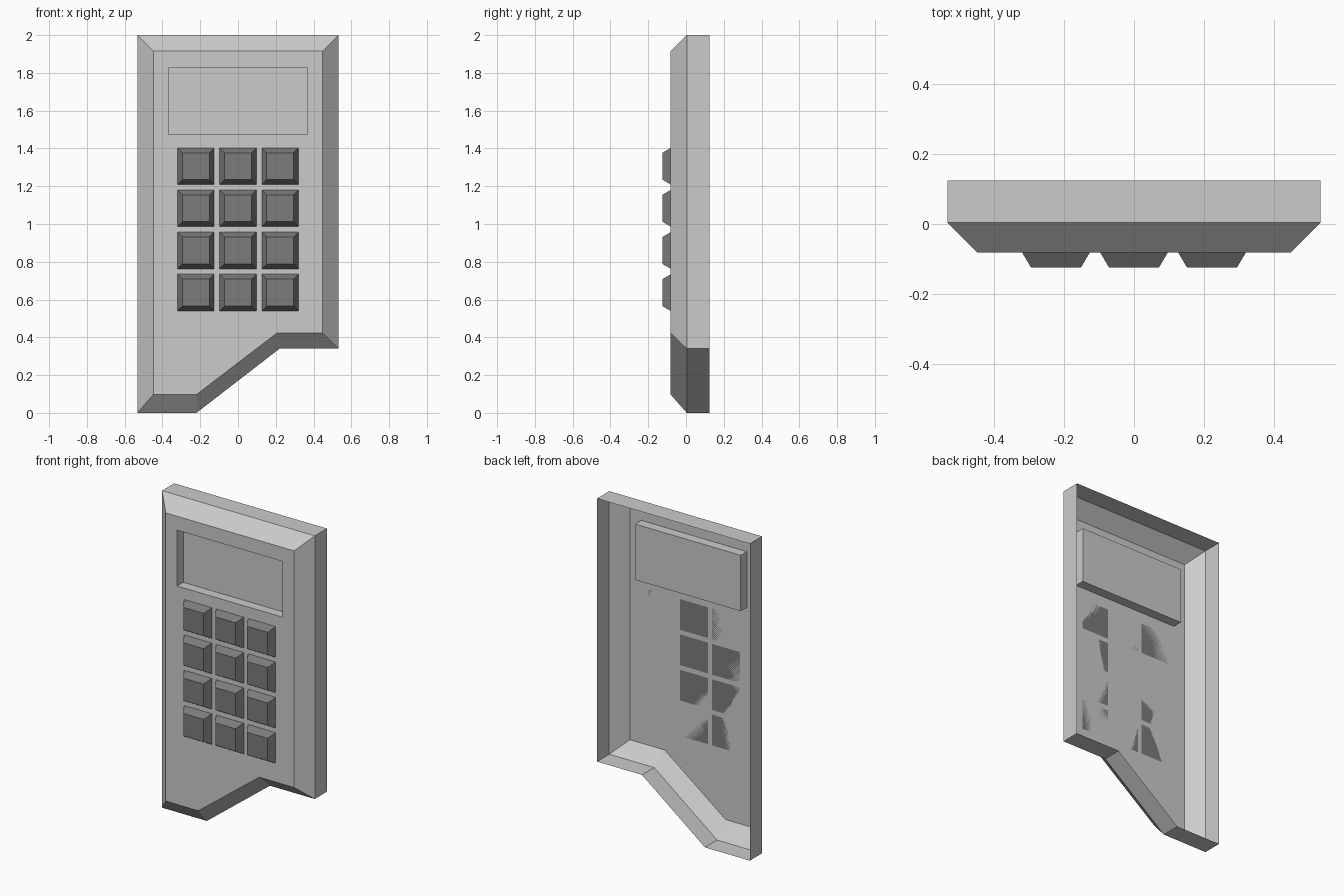
import bpy, bmesh

if "Cube" in bpy.data.objects:
    bpy.data.objects.remove(bpy.data.objects["Cube"])

FRONT, RIM, BACK, SCREEN_Y, KEY_Y = -0.081, 0.004, 0.125, -0.02, -0.125


def material(name, v):
    m = bpy.data.materials.new(name)
    m.diffuse_color = (v, v, v, 1)
    m.use_nodes = True
    m.node_tree.nodes["Principled BSDF"].inputs["Base Color"].default_value = m.diffuse_color
    return m


def finish(name, bm, mat):
    me = bpy.data.meshes.new(name)
    bm.to_mesh(me)
    bm.free()
    me.materials.append(mat)
    ob = bpy.data.objects.new(name, me)
    bpy.context.collection.objects.link(ob)
    return ob


def loop(bm, pts, y):
    return [bm.verts.new((x, y, z)) for x, z in pts]


def bridge(bm, a, b):
    n = len(a)
    for i in range(n):
        j = (i + 1) % n
        bm.faces.new((a[i], a[j], b[j], b[i]))


def rect(x0, x1, z0, z1):
    return [(x0, z0), (x1, z0), (x1, z1), (x0, z1)]


body_mat = material("body_grey", 0.55)
key_mat = material("key_grey", 0.2)
screen_mat = material("screen_grey", 0.8)

# Open-backed shell: side walls, bevelled rim, front face with recessed window
outer = [(-0.533, 0), (-0.22, 0), (0.22, 0.34), (0.533, 0.34), (0.533, 2), (-0.533, 2)]
inner = [(-0.448, 0.097), (-0.22, 0.097), (0.205, 0.422), (0.448, 0.422),
         (0.448, 1.915), (-0.448, 1.915)]
window = rect(-0.368, 0.368, 1.475, 1.827)
bm = bmesh.new()
back, rim, face = loop(bm, outer, BACK), loop(bm, outer, RIM), loop(bm, inner, FRONT)
hole, floor = loop(bm, window, FRONT), loop(bm, window, SCREEN_Y)
bridge(bm, back, rim)
bridge(bm, rim, face)
bridge(bm, hole, floor)
edges = [bm.edges.get((r[i - 1], r[i])) for r in (face, hole) for i in range(len(r))]
bmesh.ops.triangle_fill(bm, edges=edges, use_beauty=True)
bmesh.ops.recalc_face_normals(bm, faces=bm.faces)
front = next(f for f in bm.faces if all(abs(v.co.y - FRONT) < 1e-5 for v in f.verts))
if front.normal.y > 0:
    bmesh.ops.reverse_faces(bm, faces=bm.faces)
finish("case", bm, body_mat)

# Screen panel at the bottom of the recess
bm = bmesh.new()
bm.faces.new(loop(bm, window, SCREEN_Y))
finish("screen", bm, screen_mat)

# Keypad: 3 x 4 tapered keys
bm = bmesh.new()
for cx in (-0.223, 0, 0.223):
    for row in range(4):
        cz = 0.637 + row * 0.223
        base, top = [loop(bm, rect(cx - h, cx + h, cz - h, cz + h), y)
                     for h, y in ((0.097, FRONT), (0.071, KEY_Y))]
        bridge(bm, base, top)
        bm.faces.new(top)
        bm.faces.new(base[::-1])
bmesh.ops.recalc_face_normals(bm, faces=bm.faces)
finish("keypad", bm, key_mat)
